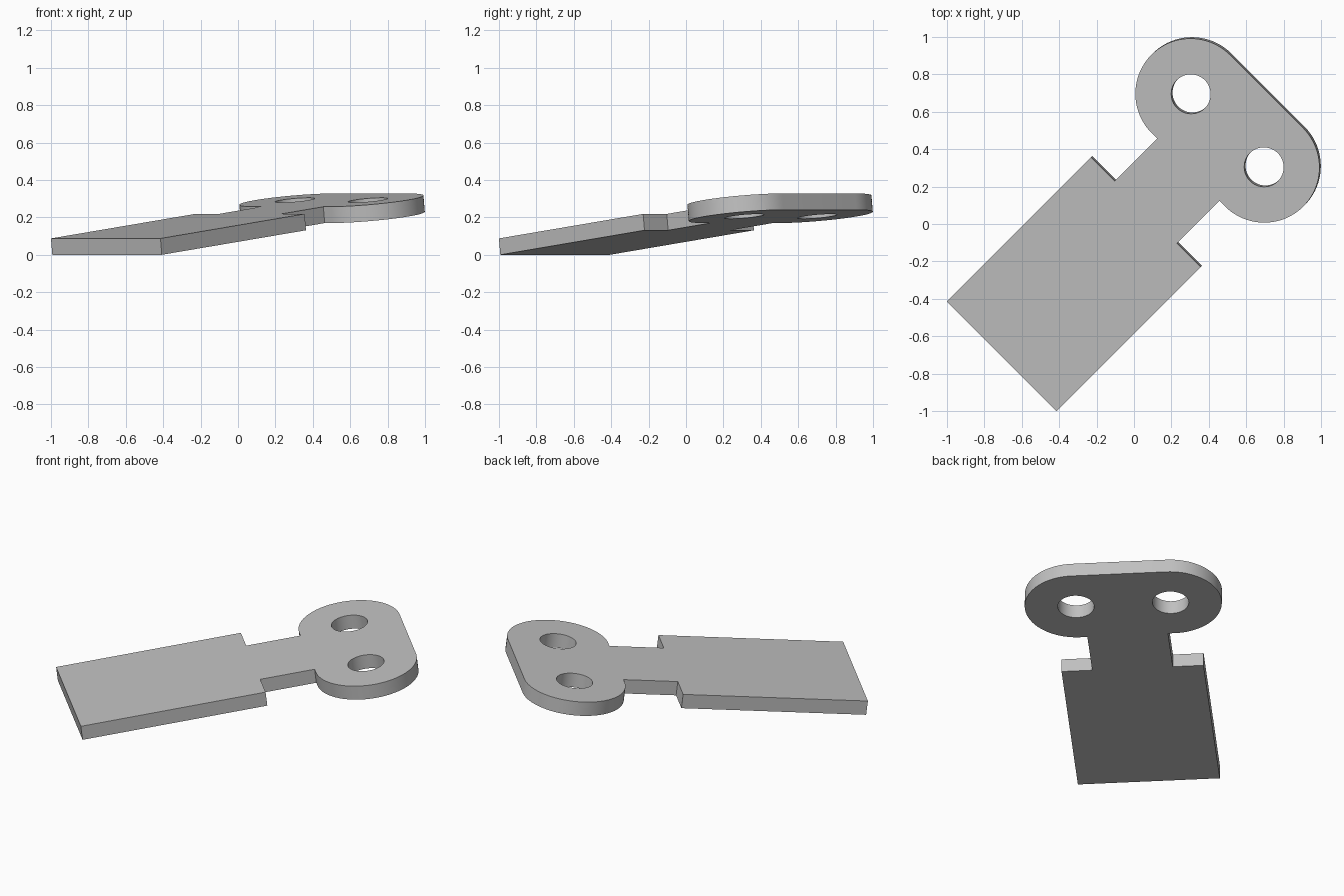
import bpy, bmesh, math
from mathutils import Matrix, Vector

cube = bpy.data.objects.get("Cube")
if cube:
    bpy.data.objects.remove(cube, do_unlink=True)

# Main sizes, measured along (s) and across (v) the plate
THICK = 0.088
BLADE_HALF, BLADE_LEN = 0.414, 1.098
NECK_HALF = 0.235
HEAD_S, HEAD_V, HEAD_R, HOLE_R = 1.719, 0.276, 0.298, 0.106
TILT = math.radians(6.85)

grey = bpy.data.materials.new("plain grey")
grey.use_nodes = True
colour = (0.53, 0.53, 0.53, 1)
grey.diffuse_color = colour
grey.node_tree.nodes["Principled BSDF"].inputs["Base Color"].default_value = colour


def prism(name, outline, low, high):
    """Extrude a flat outline between two heights."""
    bm = bmesh.new()
    face = bm.faces.new([bm.verts.new((s, v, low)) for s, v in outline])
    top = bmesh.ops.extrude_face_region(bm, geom=[face])["geom"]
    bmesh.ops.translate(bm, vec=(0, 0, high - low),
                        verts=[g for g in top if isinstance(g, bmesh.types.BMVert)])
    bmesh.ops.recalc_face_normals(bm, faces=bm.faces)
    mesh = bpy.data.meshes.new(name)
    bm.to_mesh(mesh)
    bm.free()
    mesh.materials.append(grey)
    obj = bpy.data.objects.new(name, mesh)
    bpy.context.collection.objects.link(obj)
    return obj


def arc(s, v, radius, start, end, steps):
    angles = [math.radians(start + (end - start) * i / steps) for i in range(steps + 1)]
    return [(s + radius * math.cos(a), v + radius * math.sin(a)) for a in angles]


# Half outline: blade, shoulder, neck, rounded head; then mirrored
half = [(0, BLADE_HALF), (BLADE_LEN, BLADE_HALF), (BLADE_LEN, NECK_HALF),
        (HEAD_S - HEAD_R, NECK_HALF)]
half += arc(HEAD_S, HEAD_V, HEAD_R, 180, 0, 40)
outline = half + [(s, -v) for s, v in reversed(half)]
plate = prism("tab_plate", outline, 0, THICK)

# Two round holes through the head
cutters = []
for side in (-1, 1):
    ring = arc(HEAD_S, side * HEAD_V, HOLE_R, 0, 360, 48)[:-1]
    cutter = prism("hole_cutter", ring, -0.1, THICK + 0.1)
    cutter.hide_render = True
    cutters.append(cutter)
    mod = plate.modifiers.new("hole", "BOOLEAN")
    mod.operation = "DIFFERENCE"
    mod.solver = "EXACT"
    mod.object = cutter

bpy.ops.object.select_all(action="DESELECT")
plate.select_set(True)
bpy.context.view_layer.objects.active = plate
for mod in list(plate.modifiers):
    bpy.ops.object.modifier_apply(modifier=mod.name)
for cutter in cutters:
    bpy.data.objects.remove(cutter, do_unlink=True)

# Tip the head up, then turn the plate along the diagonal
start = Vector((-0.99, 0, 0))
plate.data.transform(Matrix.Rotation(math.radians(45), 4, "Z")
                     @ Matrix.Translation(start)
                     @ Matrix.Rotation(-TILT, 4, "Y"))
bpy.ops.object.shade_smooth_by_angle(angle=math.radians(30))
